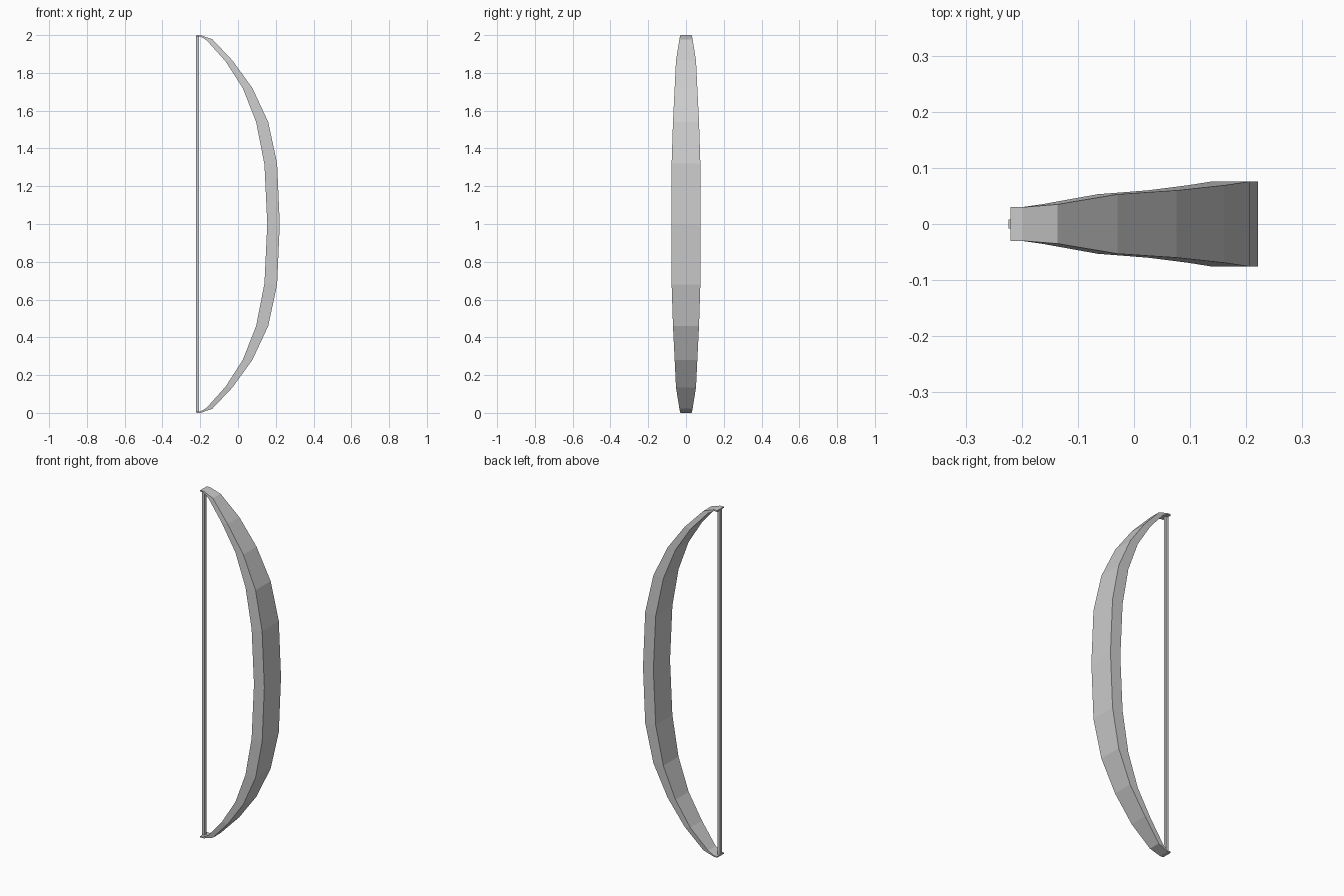
import bpy
import bmesh

cube = bpy.data.objects.get("Cube")
if cube:
    bpy.data.objects.remove(cube, do_unlink=True)

# One plain grey for everything
grey = bpy.data.materials.new("plain_grey")
grey.use_nodes = True
colour = (0.6, 0.6, 0.6, 1)
grey.diffuse_color = colour
grey.node_tree.nodes["Principled BSDF"].inputs["Base Color"].default_value = colour


def finish(bm, name):
    bmesh.ops.recalc_face_normals(bm, faces=bm.faces)
    mesh = bpy.data.meshes.new(name)
    bm.to_mesh(mesh)
    bm.free()
    mesh.materials.append(grey)
    obj = bpy.data.objects.new(name, mesh)
    bpy.context.collection.objects.link(obj)
    return obj


# Upper half of the limb: outer x, outer z, inner x, inner z, half width
upper = [
    (0.221, 1.0, 0.155, 1.0, 0.076),
    (0.207, 1.32, 0.14, 1.315, 0.076),
    (0.16, 1.54, 0.096, 1.54, 0.069),
    (0.076, 1.72, 0.025, 1.72, 0.06),
    (-0.029, 1.865, -0.065, 1.86, 0.053),
    (-0.136, 1.978, -0.165, 1.972, 0.035),
    (-0.198, 2.0, -0.2, 1.993, 0.03),
    (-0.22, 2.0, -0.22, 1.993, 0.03),
]
lower = [(xo, 2 - zo, xi, 2 - zi, w) for xo, zo, xi, zi, w in upper[:0:-1]]

# Bow limb: rectangular sections bridged from tip to tip
bm = bmesh.new()
rings = []
for xo, zo, xi, zi, w in lower + upper:
    corners = [(xo, -w, zo), (xo, w, zo), (xi, w, zi), (xi, -w, zi)]
    rings.append([bm.verts.new(c) for c in corners])
for a, b in zip(rings, rings[1:]):
    for i in range(4):
        j = (i + 1) % 4
        bm.faces.new((a[i], a[j], b[j], b[i]))
bm.faces.new(rings[0])
bm.faces.new(rings[-1])
finish(bm, "bow_limb")

# Bowstring: thin square rod between the tips
bm = bmesh.new()
bmesh.ops.create_cube(bm, size=1)
bmesh.ops.scale(bm, vec=(0.017, 0.016, 1.992), verts=bm.verts)
bmesh.ops.translate(bm, vec=(-0.215, 0, 1), verts=bm.verts)
finish(bm, "bowstring")
